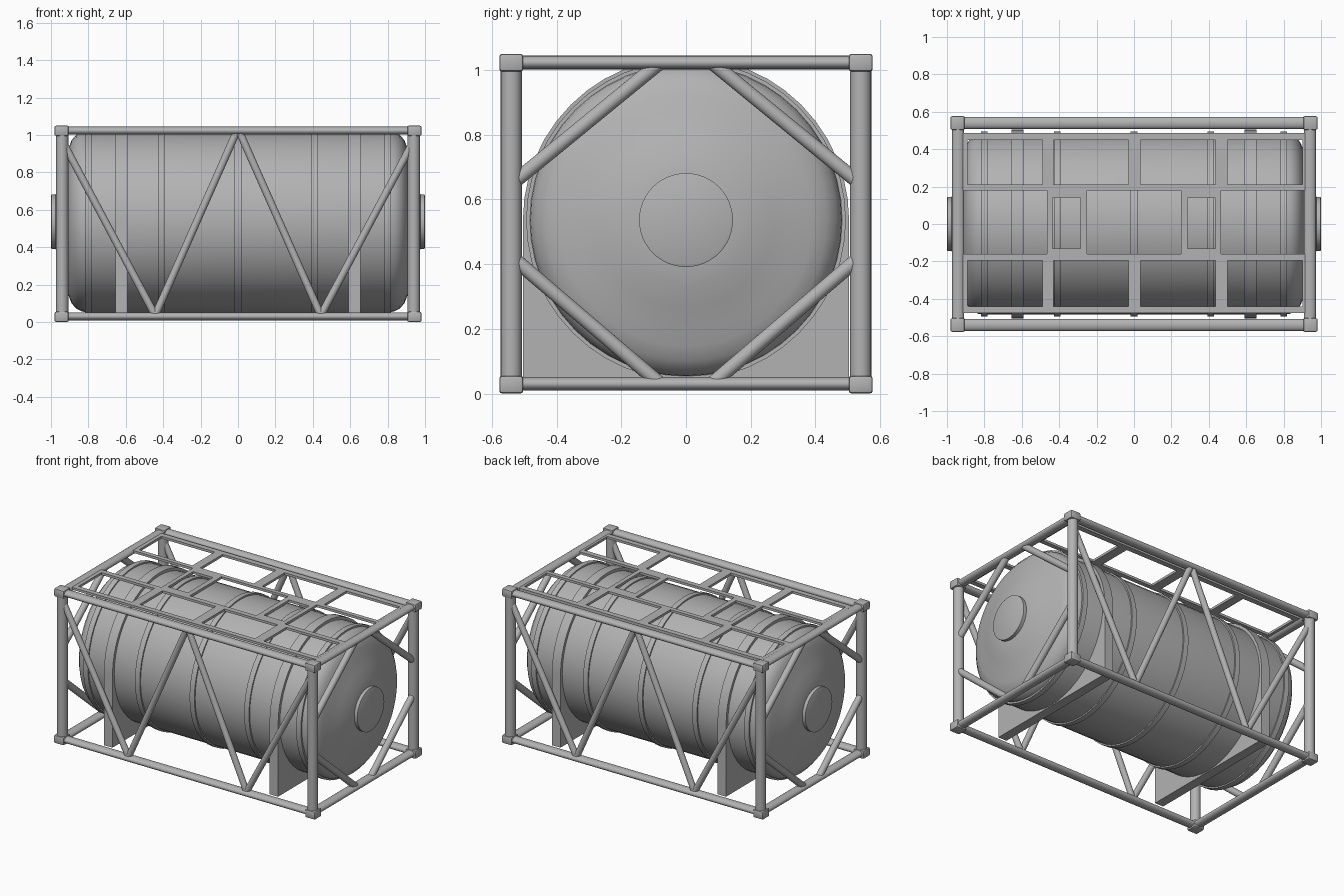
import bpy, bmesh, math
from mathutils import Vector, Matrix

cube = bpy.data.objects.get("Cube")
if cube:
    bpy.data.objects.remove(cube, do_unlink=True)

steel = bpy.data.materials.new("grey steel")
steel.use_nodes = True
GREY = (0.45, 0.45, 0.45, 1)
steel.diffuse_color = GREY
steel.node_tree.nodes["Principled BSDF"].inputs["Base Color"].default_value = GREY

AXIS_Z = 0.536
PX, PY = 0.94, 0.54        # post centres
LOW, HIGH = 0.03, 1.023    # rail heights


def finish(name, bm, angle=35):
    bmesh.ops.recalc_face_normals(bm, faces=bm.faces)
    mesh = bpy.data.meshes.new(name)
    bm.to_mesh(mesh)
    bm.free()
    mesh.materials.append(steel)
    ob = bpy.data.objects.new(name, mesh)
    bpy.context.collection.objects.link(ob)
    bpy.ops.object.select_all(action="DESELECT")
    ob.select_set(True)
    bpy.context.view_layer.objects.active = ob
    bpy.ops.object.shade_smooth_by_angle(angle=math.radians(angle))
    return ob


def tube(name, a, b, wide, high=None, side=(1, 0, 0)):
    """Round or oval bar from a to b; 'wide' is the radius along 'side'."""
    a, b = Vector(a), Vector(b)
    d = (b - a).normalized()
    u = Vector(side)
    u = (u - d * u.dot(d)).normalized()
    v = d.cross(u)
    m = Matrix((u * wide, v * (high or wide), d)).transposed().to_4x4()
    m.translation = (a + b) / 2
    bm = bmesh.new()
    bmesh.ops.create_cone(bm, cap_ends=True, segments=20, radius1=1, radius2=1,
                          depth=(b - a).length, matrix=m)
    return finish(name, bm)


def revolve(name, profile, steps=48):
    """Turn an (x, radius) profile about the tank axis."""
    bm = bmesh.new()
    vs = [bm.verts.new((x, 0, AXIS_Z + r)) for x, r in profile]
    es = [bm.edges.new(p) for p in zip(vs, vs[1:])]
    bmesh.ops.spin(bm, geom=vs + es, cent=(0, 0, AXIS_Z), axis=(1, 0, 0),
                   angle=math.tau, steps=steps, use_duplicate=False)
    bmesh.ops.remove_doubles(bm, verts=bm.verts, dist=0.0005)
    return finish(name, bm, 25)


def add_box(bm, x0, x1, y0, y1, z0, z1):
    m = Matrix.Translation(((x0 + x1) / 2, (y0 + y1) / 2, (z0 + z1) / 2))
    m = m @ Matrix.Diagonal((x1 - x0, y1 - y0, z1 - z0, 1))
    bmesh.ops.create_cube(bm, size=1, matrix=m)


# Tank shell with rounded shoulders and shallow domed ends
half = [(0.80, 0.485), (0.835, 0.48), (0.865, 0.465), (0.89, 0.435),
        (0.908, 0.39), (0.92, 0.34), (0.945, 0.27), (0.965, 0.2),
        (0.975, 0.145), (0.98, 0)]
revolve("tank_shell", [(-x, r) for x, r in reversed(half)] + half)

# Thin stiffening bands
for x in (-0.8, -0.41, 0, 0.41, 0.8):
    revolve("tank_band", [(x - 0.018, 0.47), (x - 0.018, 0.494),
                          (x + 0.018, 0.494), (x + 0.018, 0.47)])

for sx in (-1, 1):
    # End manhole disc
    revolve("end_disc", [(sx * 0.96, 0.145), (sx * 0.997, 0.145), (sx, 0.138), (sx, 0)])

    # Saddle: strap over the top, square foot below
    bm = bmesh.new()
    arc = [math.pi * i / 24 for i in range(25)]
    outline = [(0.504 * math.cos(t), AXIS_Z + 0.504 * math.sin(t)) for t in arc]
    outline += [(-0.504, 0.045), (0.504, 0.045)]
    face = bm.faces.new([bm.verts.new((sx * 0.622 - 0.032, y, z)) for y, z in outline])
    ext = bmesh.ops.extrude_face_region(bm, geom=[face])["geom"]
    bmesh.ops.translate(bm, vec=(0.064, 0, 0),
                        verts=[e for e in ext if isinstance(e, bmesh.types.BMVert)])
    finish("saddle", bm)

    # End frame rails
    for z in (LOW, HIGH):
        tube("end_rail", (sx * PX, -PY, z), (sx * PX, PY, z), 0.032, 0.021)

    for sy in (-1, 1):
        # Corner posts and castings
        tube("corner_post", (sx * PX, sy * PY, LOW), (sx * PX, sy * PY, HIGH), 0.033)
        for z in (0.0275, 1.0225):
            bm = bmesh.new()
            x, y = sx * 0.943, sy * PY
            add_box(bm, x - 0.038, x + 0.038, y - 0.037, y + 0.037, z - 0.0275, z + 0.0275)
            bmesh.ops.bevel(bm, geom=bm.edges[:], offset=0.009, segments=2,
                            profile=0.5, affect="EDGES")
            finish("corner_casting", bm)

        # Corner braces of the end frames
        for z_post, z_rail in ((0.645, HIGH), (0.425, LOW)):
            tube("end_brace", (sx * PX, sy * 0.53, z_post - (0.02 if z_rail == LOW else 0) + 0.01),
                 (sx * PX, sy * 0.08, z_rail), 0.022)

        # Zigzag braces on the long sides
        tube("side_brace_outer", (sx * 0.935, sy * PY, 0.96), (sx * 0.44, sy * PY, LOW), 0.02)
        tube("side_brace_inner", (sx * 0.445, sy * PY, LOW), (sx * 0.005, sy * PY, HIGH), 0.02)

# Long rails
for sy in (-1, 1):
    for z in (LOW, HIGH):
        tube("long_rail", (-PX, sy * PY, z), (PX, sy * PY, z), 0.032, 0.021, (0, 1, 0))

# Roof walkway: a flat grid of strips
bm = bmesh.new()
Z0, Z1 = 1.02, 1.036
for y0, y1 in ((0.45, 0.487), (0.18, 0.21), (-0.195, -0.16), (-0.475, -0.44)):
    add_box(bm, -0.92, 0.92, y0, y1, Z0, Z1)
for y0, y1 in ((0.21, 0.45), (-0.44, -0.195)):
    for x0, x1 in ((-0.92, -0.89), (-0.49, -0.43), (-0.03, 0.035), (0.435, 0.5), (0.9, 0.92)):
        add_box(bm, x0, x1, y0, y1, Z0, Z1)
# Hatch surrounds in the middle lane
for sx in (-1, 1):
    for a, b in ((0.25, 0.285), (0.435, 0.465)):
        x0, x1 = sorted((sx * a, sx * b))
        add_box(bm, x0, x1, -0.16, 0.18, Z0, Z1)
    x0, x1 = sorted((sx * 0.285, sx * 0.435))
    add_box(bm, x0, x1, -0.16, -0.13, Z0, Z1)
    add_box(bm, x0, x1, 0.14, 0.18, Z0, Z1)
finish("roof_walkway", bm)
